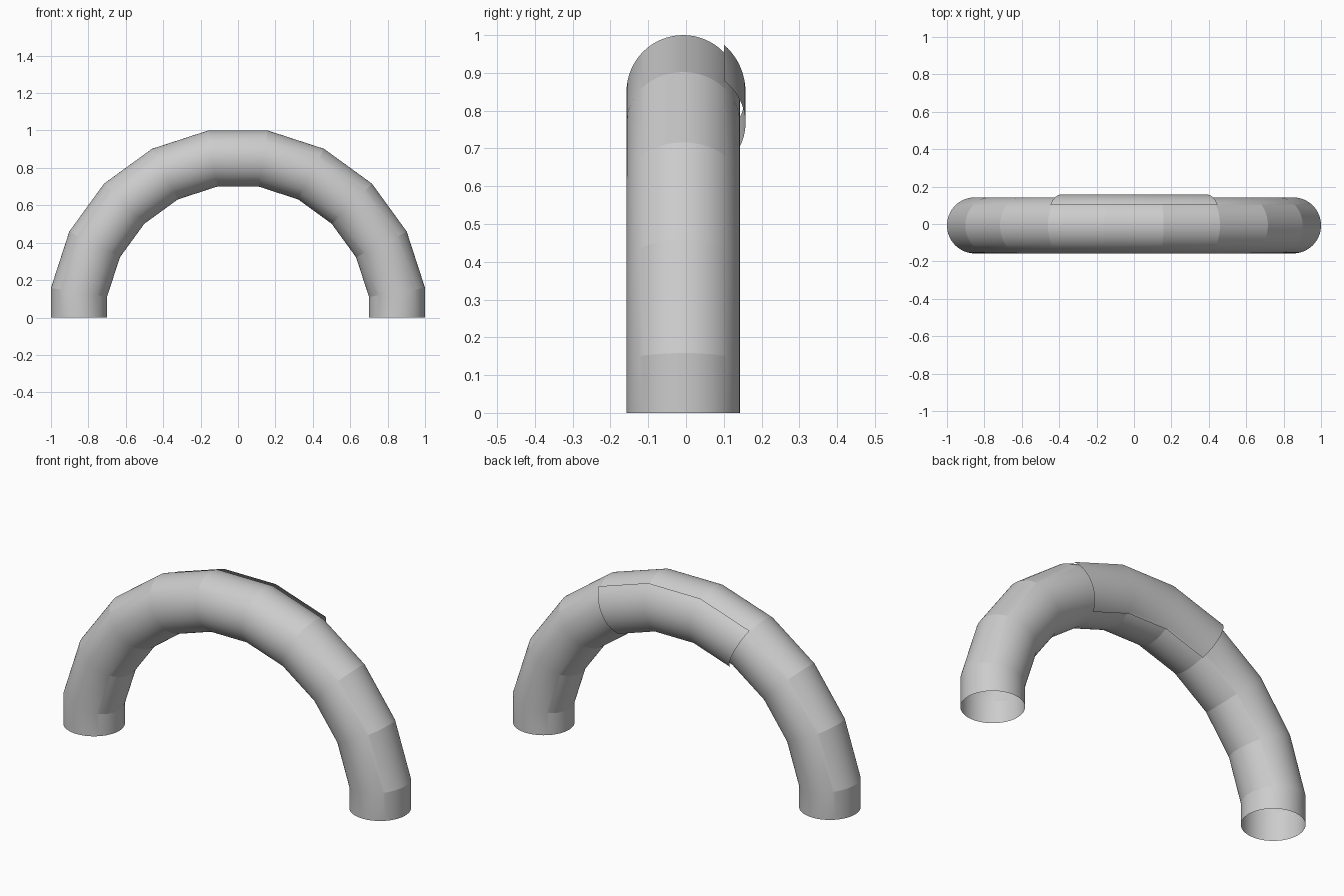
import bpy, bmesh, math

if "Cube" in bpy.data.objects:
    bpy.data.objects.remove(bpy.data.objects["Cube"])

RING_R = 0.85     # arch centre-line radius
Y0 = -0.0075      # arch plane

grey = bpy.data.materials.new("light grey")
grey.diffuse_color = (0.604, 0.604, 0.604, 1)
grey.use_nodes = True
grey.node_tree.nodes["Principled BSDF"].inputs["Base Color"].default_value = grey.diffuse_color


def swept(name, joints, radius, a0, a1, n):
    """Sweep a circular arc (a0..a1 degrees, 90 = back) along mitred arch joints."""
    closed = a1 - a0 >= 360
    count = n if closed else n + 1
    bm = bmesh.new()
    rings = []
    for deg in joints:
        t = math.radians(deg)
        mitre = 1 if deg in (0, 180) else 1 / math.cos(math.radians(9))
        ring = []
        for i in range(count):
            a = math.radians(a0 + (a1 - a0) * i / n)
            rho = (RING_R + radius * math.cos(a)) * mitre
            ring.append(bm.verts.new((rho * math.cos(t), Y0 + radius * math.sin(a),
                                      rho * math.sin(t))))
        rings.append(ring)
    for r, s in zip(rings, rings[1:]):
        for i in range(n):
            j = (i + 1) % count
            bm.faces.new((r[j], r[i], s[i], s[j]))
    bm.normal_update()
    # make normals point away from the tube centre (+y side checked)
    f = max(bm.faces, key=lambda q: q.calc_center_median().y)
    if f.normal.y < 0:
        bmesh.ops.reverse_faces(bm, faces=bm.faces[:])
    mesh = bpy.data.meshes.new(name)
    bm.to_mesh(mesh)
    bm.free()
    mesh.materials.append(grey)
    ob = bpy.data.objects.new(name, mesh)
    bpy.context.collection.objects.link(ob)
    bpy.ops.object.select_all(action='DESELECT')
    ob.select_set(True)
    bpy.context.view_layer.objects.active = ob
    bpy.ops.object.shade_smooth_by_angle(angle=math.radians(12))
    return ob


# open-ended segmented arch pipe
swept("arch_pipe", [0] + list(range(9, 180, 18)) + [180], 0.15, 0, 360, 64)

# thin curved cover sheet over the back of the top three segments
swept("back_cover", [63, 81, 99, 117], 0.165, 41, 139, 20)
